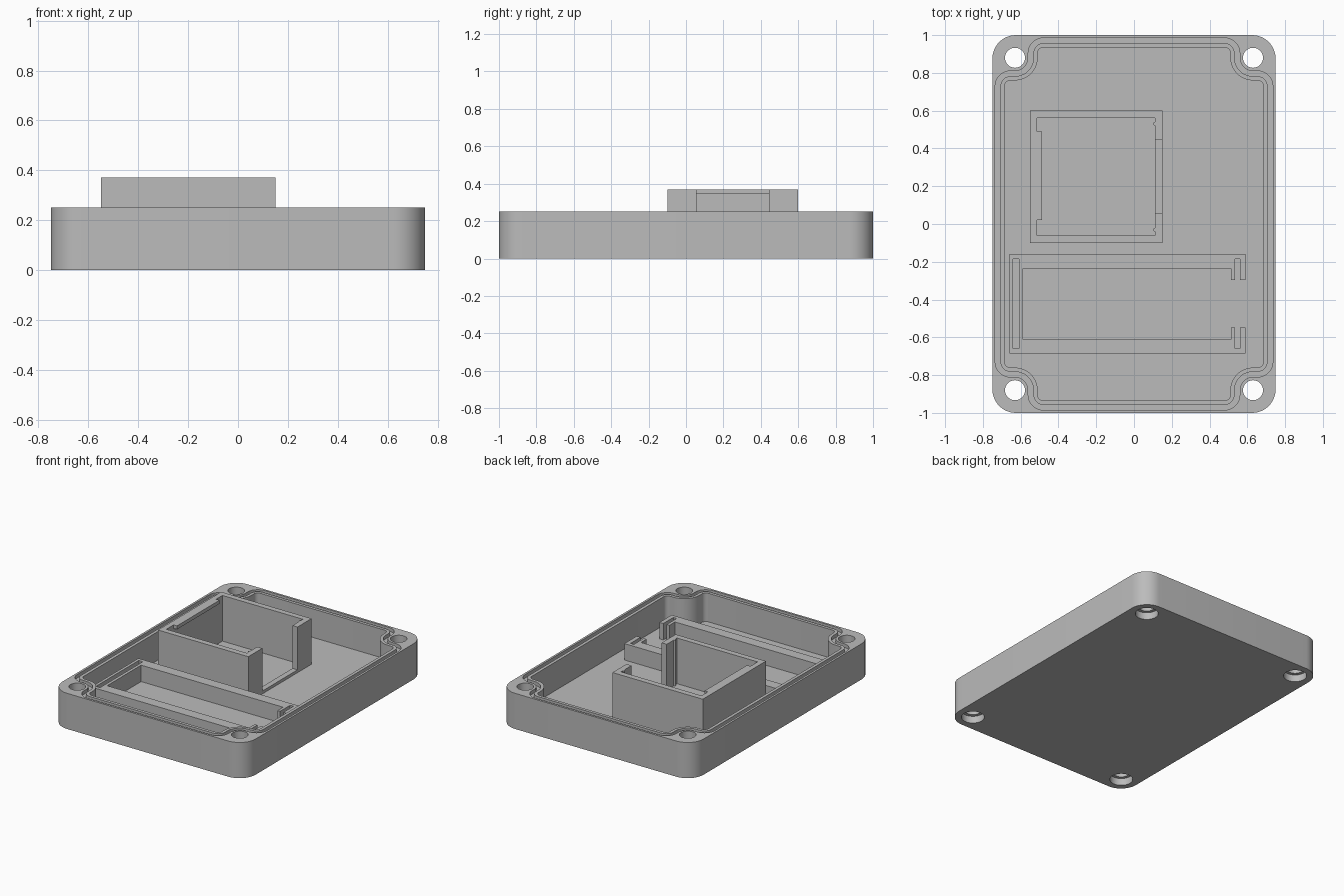
import bpy
import bmesh
from math import pi, cos, sin

if "Cube" in bpy.data.objects:
    bpy.data.objects.remove(bpy.data.objects["Cube"], do_unlink=True)

grey = bpy.data.materials.new("plain grey")
grey.use_nodes = True
grey.diffuse_color = (0.5, 0.5, 0.5, 1)
grey.node_tree.nodes["Principled BSDF"].inputs["Base Color"].default_value = (0.5, 0.5, 0.5, 1)

TOP, FLOOR = 0.25, 0.05
SCREW_X, SCREW_Y = 0.63, 0.88


def prism(name, points, z0, z1):
    """Extrude a closed outline from z0 to z1."""
    bm = bmesh.new()
    face = bm.faces.new([bm.verts.new((x, y, z0)) for x, y in points])
    ext = bmesh.ops.extrude_face_region(bm, geom=[face])
    moved = [g for g in ext["geom"] if isinstance(g, bmesh.types.BMVert)]
    bmesh.ops.translate(bm, verts=moved, vec=(0, 0, z1 - z0))
    bmesh.ops.recalc_face_normals(bm, faces=bm.faces)
    mesh = bpy.data.meshes.new(name)
    bm.to_mesh(mesh)
    bm.free()
    mesh.materials.append(grey)
    obj = bpy.data.objects.new(name, mesh)
    bpy.context.collection.objects.link(obj)
    return obj


def arc(cx, cy, r, start, end, steps=10):
    angles = [start + (end - start) * i / steps for i in range(steps + 1)]
    return [(cx + r * cos(a), cy + r * sin(a)) for a in angles]


def rect(x0, x1, y0, y1):
    return [(x0, y0), (x1, y0), (x1, y1), (x0, y1)]


def disc(cx, cy, r, steps=40):
    return arc(cx, cy, r, 0, 2 * pi, steps)[:-1]


def four_way(quarter):
    """Mirror a quarter outline into a closed loop."""
    half = quarter + [(-x, y) for x, y in reversed(quarter)]
    return half + [(-x, -y) for x, y in half]


def mirror_y(upper, cy):
    """Close a C-shaped outline from its upper half."""
    return [(x, cy + y) for x, y in upper] + [(x, cy - y) for x, y in reversed(upper)]


def cavity_outline(grow):
    """Rounded outline that steps inward around each screw hole."""
    boss, fillet = 0.12 - grow, 0.03 + grow
    w, h = 0.685 + grow, 0.935 + grow
    quarter = arc(w - fillet, SCREW_Y - boss - fillet, fillet, 0, pi / 2)
    quarter += arc(SCREW_X, SCREW_Y, boss, 1.5 * pi, pi)
    quarter += arc(SCREW_X - boss - fillet, h - fillet, fillet, 0, pi / 2)
    return four_way(quarter)


def cut(target, cutter):
    mod = target.modifiers.new("cut", "BOOLEAN")
    mod.operation = "DIFFERENCE"
    mod.solver = "EXACT"
    mod.object = cutter
    cutter.hide_render = True
    bpy.context.view_layer.objects.active = target
    bpy.ops.object.modifier_apply(modifier=mod.name)
    bpy.data.objects.remove(cutter, do_unlink=True)


# Tray body with gasket groove and hollow interior
tray = prism("tray", four_way(arc(0.625, 0.875, 0.125, 0, pi / 2, 12)), 0, TOP)
groove = prism("groove_cutter", cavity_outline(0.05), TOP - 0.025, TOP + 0.1)
cut(groove, prism("lip_cutter", cavity_outline(0.022), TOP - 0.1, TOP + 0.2))
cut(tray, groove)
cut(tray, prism("cavity_cutter", cavity_outline(0), FLOOR, TOP + 0.1))

# Screw holes with a wider recess underneath
for sx in (-1, 1):
    for sy in (-1, 1):
        x, y = sx * SCREW_X, sy * SCREW_Y
        cut(tray, prism("hole_cutter", disc(x, y, 0.053), -0.1, TOP + 0.1))
        cut(tray, prism("recess_cutter", disc(x, y, 0.075), -0.1, 0.05))

# Tall square holder, open on one side
BOX_Y, BOX_TOP = 0.25, 0.37
box_half = [(-0.55, 0.35), (0.15, 0.35), (0.15, 0.195),
            (0.111, 0.195), (0.111, 0.31), (-0.513, 0.31)]
prism("square_holder", mirror_y(box_half, BOX_Y), FLOOR - 0.01, BOX_TOP)
prism("holder_sill", rect(0.111, 0.15, BOX_Y - 0.2, BOX_Y + 0.2), FLOOR - 0.01, 0.07)
prism("holder_catch", rect(-0.53, -0.487, 0.02, 0.49), 0.345, BOX_TOP)
for side, y in (("front", -0.03), ("back", 0.53)):
    prism(side + "_holder_bump", disc(0.112, y, 0.01, 16), FLOOR - 0.01, BOX_TOP)

# Low long holder with contact slots at both ends
LONG_Y, LONG_TOP = -0.4225, 0.165
long_half = [(-0.66, 0.2625), (0.59, 0.2625), (0.59, 0.126), (0.56, 0.126),
             (0.56, 0.2375), (0.534, 0.2375), (0.534, 0.126), (0.513, 0.126),
             (0.513, 0.188), (-0.587, 0.188)]
long_holder = prism("long_holder", mirror_y(long_half, LONG_Y), FLOOR - 0.01, LONG_TOP)
cut(long_holder, prism("slot_cutter", rect(-0.64, -0.608, LONG_Y - 0.2375, LONG_Y + 0.2375),
                       FLOOR, LONG_TOP + 0.1))

# Smooth the rounded walls, keep the edges crisp
for obj in bpy.context.collection.objects:
    if obj.type == "MESH" and grey.name in obj.data.materials:
        bpy.ops.object.select_all(action="DESELECT")
        obj.select_set(True)
        bpy.context.view_layer.objects.active = obj
        bpy.ops.object.shade_smooth_by_angle(angle=pi / 6)
